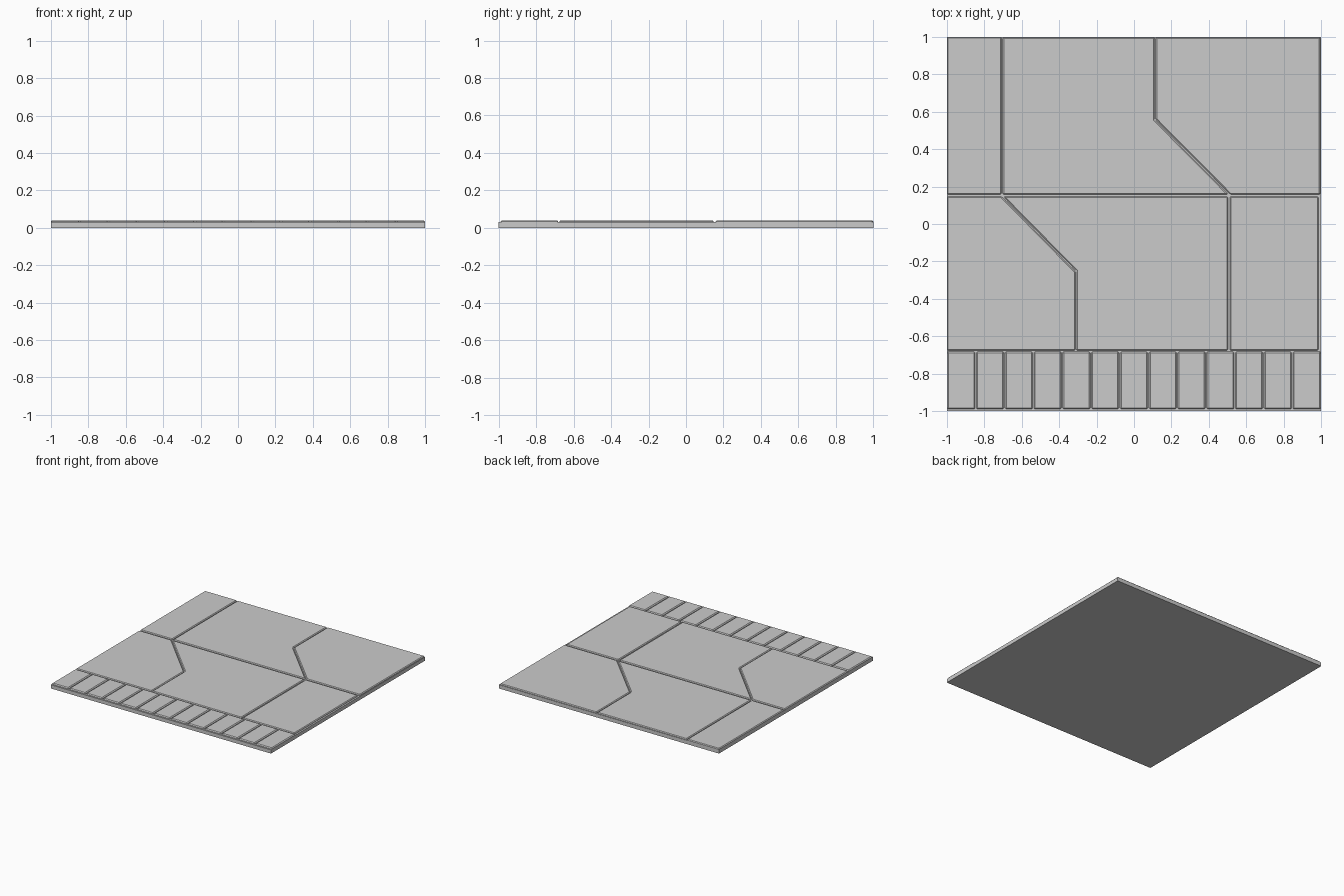
import bpy, bmesh

if "Cube" in bpy.data.objects:
    bpy.data.objects.remove(bpy.data.objects["Cube"])

BASE_TOP, TOP = 0.03, 0.04


def plate(name, outline, z0, z1, bevel=0.0):
    """Extruded outline with optional chamfer on its top and upright edges."""
    bm = bmesh.new()
    face = bm.faces.new([bm.verts.new((x, y, z0)) for x, y in outline])
    res = bmesh.ops.extrude_face_region(bm, geom=[face], use_keep_orig=True)
    for v in res["geom"]:
        if isinstance(v, bmesh.types.BMVert):
            v.co.z = z1
    bmesh.ops.recalc_face_normals(bm, faces=bm.faces)
    if bevel:
        edges = [e for e in bm.edges if max(v.co.z for v in e.verts) > z0 + 1e-4]
        bmesh.ops.bevel(bm, geom=edges, offset=bevel, segments=1,
                        affect='EDGES', clamp_overlap=True)
        bmesh.ops.recalc_face_normals(bm, faces=bm.faces)
    mesh = bpy.data.meshes.new(name)
    bm.to_mesh(mesh)
    bm.free()
    obj = bpy.data.objects.new(name, mesh)
    bpy.context.collection.objects.link(obj)
    return obj


def rect(x0, x1, y0, y1):
    return [(x0, y0), (x1, y0), (x1, y1), (x0, y1)]


# Base slab
plate("base_slab", rect(-1, 1, -1, 1), 0, BASE_TOP)

# Large floor panels
panels = {
    "panel_back_left": rect(-1, -0.708, 0.158, 1),
    "panel_back_middle": [(-0.702, 0.158), (0.505, 0.158), (0.111, 0.556),
                          (0.111, 0.997), (-0.702, 0.997)],
    "panel_back_right": [(0.116, 0.56), (0.515, 0.158), (0.996, 0.158),
                         (0.996, 0.997), (0.116, 0.997)],
    "panel_front_left": [(-1, -0.676), (-0.312, -0.676), (-0.312, -0.256),
                         (-0.708, 0.147), (-1, 0.147)],
    "panel_front_middle": [(-0.309, -0.676), (0.503, -0.676), (0.503, 0.147),
                           (-0.7, 0.147), (-0.309, -0.25)],
    "panel_front_right": rect(0.512, 0.986, -0.676, 0.147),
}
for name, outline in panels.items():
    plate(name, outline, BASE_TOP - 0.002, TOP, 0.006)

# Row of small tiles along the front edge
COUNT = 13
pitch = 2 / COUNT
for i in range(COUNT):
    x = -1 + i * pitch
    plate(f"edge_tile_{i + 1}",
          rect(x + (0.003 if i else 0), x + pitch - (0.003 if i < COUNT - 1 else 0),
               -0.99, -0.682),
          BASE_TOP - 0.002, TOP, 0.007)
